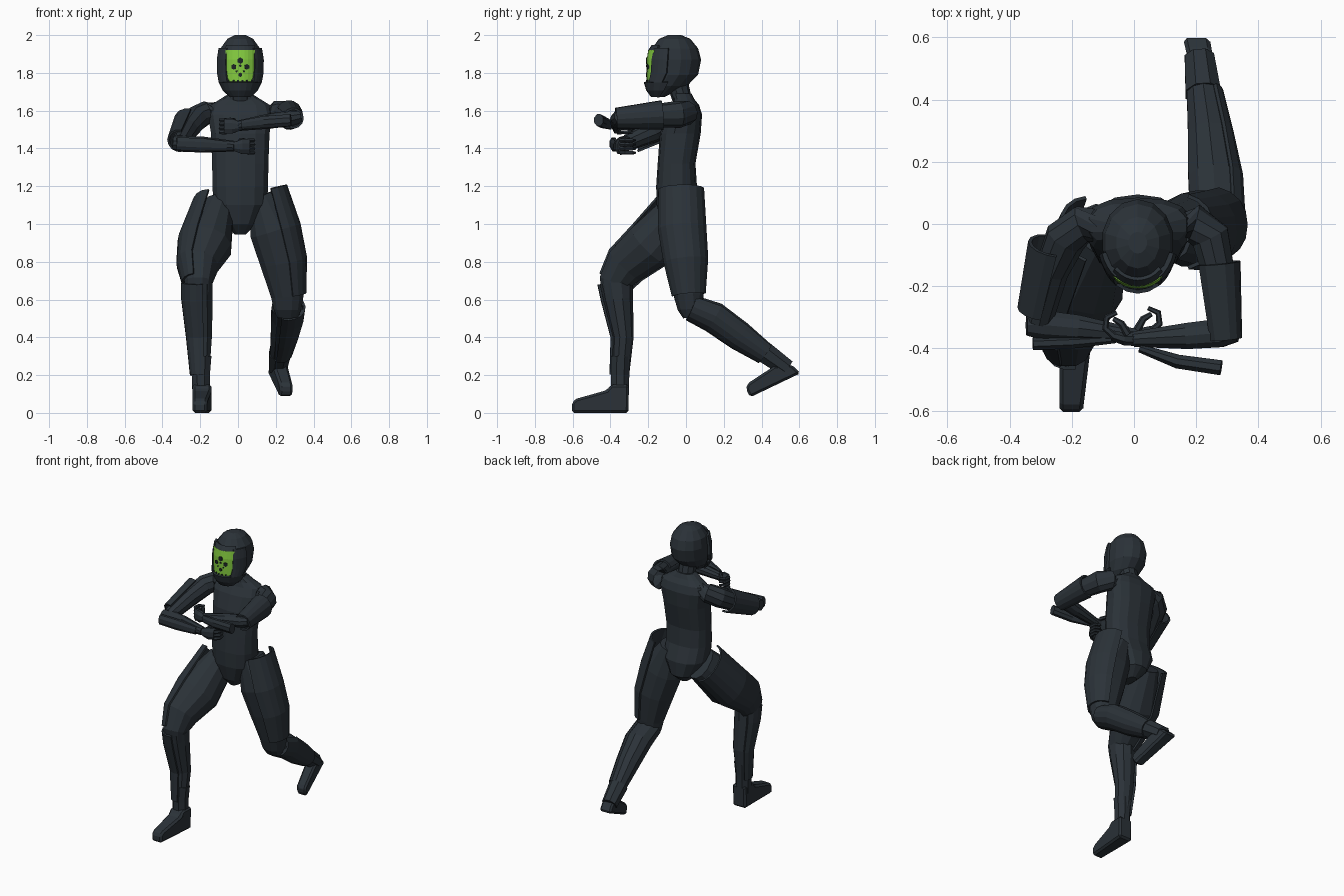
import bpy, bmesh, math
from mathutils import Vector, Matrix


def material(name, col):
    m = bpy.data.materials.new(name)
    m.diffuse_color = (*col, 1)
    return m


SUIT = material("dark slate suit", (0.024, 0.032, 0.040))
GREEN = material("bright green visor", (0.23, 0.60, 0.05))
BLACK = material("visor marking", (0.012, 0.018, 0.018))


def finish(name, bm, mat):
    bmesh.ops.recalc_face_normals(bm, faces=bm.faces)
    me = bpy.data.meshes.new(name)
    bm.to_mesh(me)
    bm.free()
    me.materials.append(mat)
    ob = bpy.data.objects.new(name, me)
    bpy.context.scene.collection.objects.link(ob)
    return ob


def loft(name, rings, n=12, ref=(1, 0, 0), axis=None, arc=None, e=1.0, mat=SUIT, thick=0.012, grow=0):
    """Skin elliptical rings (x, y, z, ru, rv); an arc in degrees gives a thin curved plate."""
    bm = bmesh.new()
    pts = [Vector(r[:3]) for r in rings]
    rows = []
    for i, r in enumerate(rings):
        d = Vector(axis) if axis else (pts[min(i + 1, len(pts) - 1)] - pts[max(i - 1, 0)]).normalized()
        u = Vector(ref)
        u = (u - d * u.dot(d)).normalized()
        v = d.cross(u)
        row = []
        for k in range(n + 1 if arc else n):
            a = math.radians(arc[0] + (arc[1] - arc[0]) * k / n) if arc else math.tau * (k + 0.5) / n
            c, s = math.cos(a), math.sin(a)
            c, s = math.copysign(abs(c) ** e, c), math.copysign(abs(s) ** e, s)
            row.append(bm.verts.new(pts[i] + u * c * (r[3] + grow) + v * s * (r[4] + grow)))
        rows.append(row)
    m = len(rows[0])
    for a, b in zip(rows, rows[1:]):
        for k in range(m - 1 if arc else m):
            j = (k + 1) % m
            bm.faces.new((a[k], a[j], b[j], b[k]))
    if not arc:
        bm.faces.new(rows[0])
        bm.faces.new(rows[-1])
    ob = finish(name, bm, mat)
    if arc:
        mod = ob.modifiers.new("thickness", "SOLIDIFY")
        mod.thickness = thick
        mod.offset = 0
    return ob


def foot(name, profile, xc, bevel):
    """Side outline in y, z extruded across; xc(y) gives centre and half width."""
    bm = bmesh.new()
    a, b = [[bm.verts.new((xc(y)[0] + s * xc(y)[1], y, z)) for y, z in profile] for s in (-1, 1)]
    bm.faces.new(a)
    bm.faces.new(b)
    for k in range(len(a)):
        j = (k + 1) % len(a)
        bm.faces.new((a[k], a[j], b[j], b[k]))
    mod = finish(name, bm, SUIT).modifiers.new("bevel", "BEVEL")
    mod.width = bevel
    mod.segments = 1


UP = (0, 0, 1)
CX = 0.012

# Torso, pelvis and neck
loft("torso", [(0.012, -0.03, 0.945, 0.03, 0.055), (0.012, -0.02, 1.0, 0.085, 0.11),
               (0.012, -0.03, 1.1, 0.145, 0.125), (CX, -0.05, 1.2, 0.15, 0.108),
               (CX, -0.05, 1.32, 0.152, 0.1), (CX, -0.03, 1.48, 0.158, 0.108),
               (CX, -0.01, 1.58, 0.175, 0.095), (CX, -0.003, 1.63, 0.16, 0.072),
               (CX, -0.01, 1.66, 0.11, 0.055), (CX, -0.02, 1.69, 0.062, 0.05)], n=14, axis=UP, e=0.8)
loft("neck", [(CX, -0.015, 1.65, 0.065, 0.056), (CX, -0.03, 1.69, 0.058, 0.055),
              (CX, -0.05, 1.76, 0.058, 0.06)], n=10, axis=UP)

# Helmet with chin and cheek frame
helmet = [(CX, -0.145, 1.672, 0.04, 0.03), (CX, -0.1, 1.73, 0.09, 0.105),
          (CX, -0.066, 1.79, 0.112, 0.13), (CX, -0.055, 1.87, 0.116, 0.135),
          (CX, -0.058, 1.93, 0.107, 0.122), (CX, -0.06, 1.98, 0.07, 0.083),
          (CX, -0.06, 2.0, 0.03, 0.035)]
loft("helmet", helmet, n=14, axis=UP)
loft("chin_guard", [(CX, -0.14, 1.675, 0.05, 0.04), (CX, -0.115, 1.71, 0.088, 0.09),
                    (CX, -0.095, 1.752, 0.108, 0.123)], n=10, axis=UP, arc=(180, 360))
cheek = [(CX, -0.095, 1.75, 0.108, 0.118), (CX, -0.064, 1.8, 0.118, 0.143),
         (CX, -0.058, 1.87, 0.119, 0.145), (CX, -0.058, 1.93, 0.109, 0.13)]
for arc in ((195, 234), (306, 345)):
    loft("cheek_frame", cheek, n=4, axis=UP, arc=arc, thick=0.02)
loft("brow", [(CX, -0.058, 1.915, 0.112, 0.138), (CX, -0.058, 1.945, 0.1, 0.118)], n=8, axis=UP, arc=(225, 315))

# Visor and its round markings
VC, VX, VY = -0.062, 0.122, 0.143
visor = [(CX, VC, 1.745, 0.122, VY), (CX, VC, 1.87, VX, VY), (CX, VC, 1.92, VX, VY - 0.008)]
loft("visor", visor, n=8, axis=UP, arc=(231, 309), mat=GREEN, thick=0.006)
spots = [(0, 1.865, 0.017), (-0.034, 1.832, 0.015), (0.034, 1.832, 0.015), (0, 1.838, 0.007),
         (0, 1.79, 0.012), (-0.02, 1.808, 0.006), (0.02, 1.808, 0.006)]
spots += [(-0.06 + 0.024 * i, 1.758, 0.006) for i in range(6)]
for x, z, r in spots:
    bm = bmesh.new()
    tilt = math.asin(x / VX)
    y = VC - VY * math.cos(tilt) - 0.002
    bmesh.ops.create_cone(bm, cap_ends=True, segments=6, radius1=r, radius2=r, depth=0.008,
                          matrix=Matrix.Translation((CX + x, y, z)) @ Matrix.Rotation(tilt, 4, "Z")
                          @ Matrix.Rotation(math.pi / 2, 4, "X"))
    finish("visor_spot", bm, BLACK)

# Thighs with wide outer plates
back_thigh = [(0.14, -0.025, 1.18, 0.12, 0.122), (0.19, -0.02, 0.97, 0.142, 0.13),
              (0.235, 0.0, 0.8, 0.13, 0.12), (0.262, 0.015, 0.62, 0.098, 0.09)]
front_thigh = [(-0.12, -0.02, 1.09, 0.12, 0.14), (-0.17, -0.19, 0.89, 0.15, 0.145),
               (-0.21, -0.322, 0.78, 0.115, 0.122), (-0.21, -0.378, 0.69, 0.085, 0.095)]
for label, rings, top, end, arc in (
        ("back", back_thigh, (0.12, -0.025, 1.15, 0.08, 0.1),
         [(0.262, 0.02, 0.55, 0.085, 0.075), (0.262, 0.025, 0.505, 0.065, 0.05)], (-75, 75)),
        ("front", front_thigh, (-0.1, -0.02, 1.08, 0.09, 0.12),
         [(-0.21, -0.375, 0.63, 0.08, 0.08)], (105, 255))):
    loft(label + "_thigh", [top] + rings[1:] + end, e=0.9, grow=-0.009)
    loft(label + "_thigh_plate", rings, n=8, arc=arc, e=0.9, grow=-0.003)

# Shins with plates
back_shin = [(0.262, 0.03, 0.56, 0.085, 0.065), (0.255, 0.15, 0.51, 0.085, 0.078),
             (0.24, 0.286, 0.412, 0.07, 0.073), (0.222, 0.42, 0.318, 0.055, 0.054),
             (0.21, 0.535, 0.235, 0.045, 0.045)]
front_shin = [(-0.21, -0.37, 0.69, 0.08, 0.09), (-0.21, -0.36, 0.6, 0.08, 0.08),
              (-0.2, -0.333, 0.4, 0.065, 0.056), (-0.197, -0.348, 0.2, 0.047, 0.047),
              (-0.195, -0.35, 0.1, 0.045, 0.045)]
loft("back_shin", back_shin, n=10)
loft("front_shin", front_shin, n=10)
loft("back_shin_plate", back_shin[:4], n=7, arc=(-50, 110), grow=0.005)
loft("front_shin_plate", front_shin[:4], n=7, arc=(75, 230), grow=0.005)
loft("back_ankle_cuff", back_shin[3:], n=8, grow=0.006)
loft("front_ankle_cuff", [(-0.197, -0.345, 0.3, 0.056, 0.05), front_shin[3], front_shin[4]], n=8, grow=0.005)

# Feet
foot("front_foot", [(-0.305, 0), (-0.302, 0.15), (-0.395, 0.15), (-0.42, 0.12), (-0.58, 0.075),
                    (-0.604, 0.055), (-0.604, 0)],
     lambda y: (-0.19 - 0.06 * max(0, -y - 0.4), 0.05 - 0.06 * max(0, -y - 0.4)), 0.012)
foot("back_foot", [(0.606, 0.21), (0.56, 0.255), (0.47, 0.25), (0.325, 0.155), (0.318, 0.125),
                   (0.34, 0.083)],
     lambda y: (0.20 + 0.2 * (0.6 - y), 0.043 - 0.03 * (0.6 - y)), 0.012)

# Arms crossed in front of the chest
loft("lower_upper_arm", [(-0.1, 0.0, 1.595, 0.055, 0.055), (-0.165, 0.0, 1.59, 0.062, 0.062),
                         (-0.22, -0.045, 1.56, 0.068, 0.066), (-0.265, -0.15, 1.5, 0.056, 0.06),
                         (-0.305, -0.31, 1.43, 0.045, 0.045)], n=10)
loft("raised_upper_arm", [(0.12, 0.0, 1.595, 0.055, 0.055), (0.19, 0.003, 1.59, 0.062, 0.065),
                          (0.245, -0.04, 1.58, 0.065, 0.072), (0.27, -0.15, 1.575, 0.055, 0.062),
                          (0.295, -0.35, 1.56, 0.045, 0.045)], n=10)
loft("lower_arm_cuff", [(-0.262, -0.07, 1.54, 0.074, 0.074), (-0.31, -0.28, 1.44, 0.06, 0.06)],
     n=8, arc=(80, 280))
loft("raised_arm_cuff", [(0.27, -0.125, 1.577, 0.067, 0.073), (0.292, -0.37, 1.56, 0.05, 0.05)],
     n=10, arc=(-110, 150))
Y = (0, 1, 0)
loft("lower_forearm", [(-0.345, -0.325, 1.43, 0.035, 0.035), (-0.29, -0.325, 1.425, 0.05, 0.043),
                       (-0.18, -0.335, 1.42, 0.045, 0.042), (-0.02, -0.355, 1.412, 0.026, 0.028)], n=10, ref=Y)
loft("raised_forearm", [(0.33, -0.345, 1.57, 0.035, 0.035), (0.28, -0.35, 1.56, 0.048, 0.042),
                        (0.17, -0.36, 1.545, 0.044, 0.04), (0.0, -0.37, 1.52, 0.026, 0.028)], n=10, ref=Y)
loft("lower_forearm_plate", [(-0.325, -0.385, 1.425, 0.022, 0.036), (-0.2, -0.38, 1.42, 0.022, 0.038),
                             (-0.06, -0.37, 1.412, 0.014, 0.028)], n=8, ref=Y)
loft("raised_forearm_plate", [(0.28, -0.462, 1.55, 0.026, 0.034), (0.14, -0.442, 1.54, 0.024, 0.034),
                              (0.02, -0.4, 1.525, 0.014, 0.026)], n=8, ref=Y)


# Hands with curled fingers
def hand(label, x, y, z, s):
    loft(label + "_palm", [(x - s * 0.02, y, z, 0.024, 0.026), (x + s * 0.02, y, z, 0.022, 0.042),
                           (x + s * 0.06, y + 0.012, z, 0.018, 0.042)], n=8, ref=Y)
    for i in range(4):
        zz = z - 0.033 + 0.022 * i
        loft(label + "_finger", [(x + s * 0.055, y + 0.01, zz, 0.012, 0.012),
                                 (x + s * 0.082, y + 0.035, zz, 0.011, 0.011),
                                 (x + s * 0.078, y + 0.07, zz, 0.01, 0.01),
                                 (x + s * 0.045, y + 0.085, zz, 0.007, 0.007)], n=6, ref=UP)
    loft(label + "_thumb", [(x + s * 0.01, y + 0.015, z + 0.03, 0.013, 0.013),
                            (x + s * 0.03, y + 0.05, z + 0.035, 0.011, 0.011),
                            (x + s * 0.055, y + 0.065, z + 0.025, 0.008, 0.008)], n=6, ref=UP)


hand("lower", 0.0, -0.355, 1.41, 1)
hand("raised", -0.01, -0.37, 1.518, -1)
